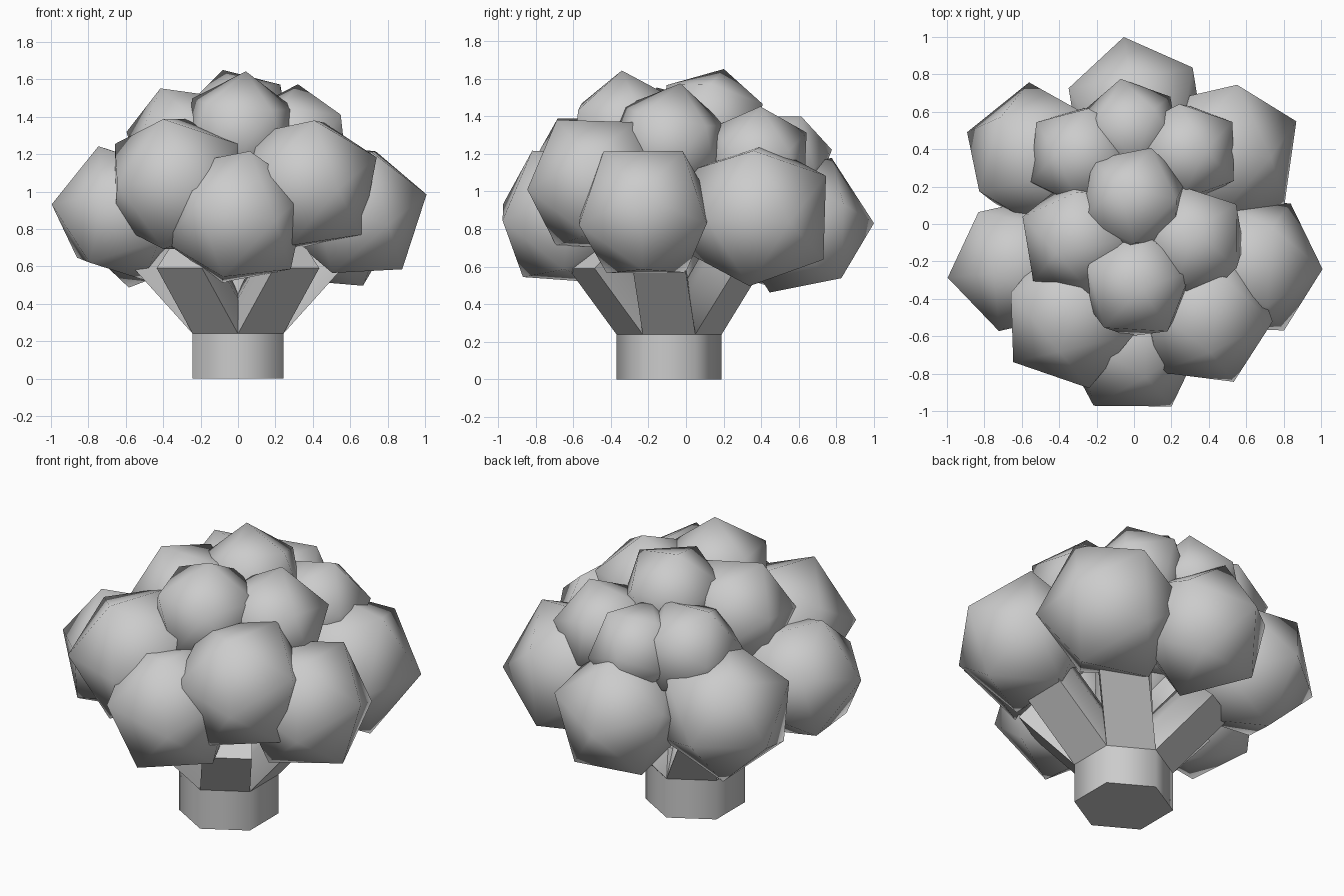
import bpy, bmesh, math
from mathutils import Vector, Matrix

if "Cube" in bpy.data.objects:
    bpy.data.objects.remove(bpy.data.objects["Cube"])

STALK_Y = -0.09


def smooth(obj, angle):
    bpy.ops.object.select_all(action='DESELECT')
    obj.select_set(True)
    bpy.context.view_layer.objects.active = obj
    bpy.ops.object.shade_smooth_by_angle(angle=math.radians(angle))


def hex_post(name, z0, z1, r0, r1):
    """Upright six-sided post with corners to the front and back."""
    bpy.ops.mesh.primitive_cone_add(vertices=6, radius1=r0, radius2=r1, depth=z1 - z0,
                                    location=(0, STALK_Y, (z0 + z1) / 2))
    o = bpy.context.object
    o.name = name
    smooth(o, 62)


def branch(name, angle, heading):
    """Slanted limb that grows out of one stalk face."""
    n = Vector((math.cos(angle), math.sin(angle), 0))
    t = Vector((-n.y, n.x, 0))
    up = Vector((0, 0, 1))
    base = Vector((0, STALK_Y, 0.24)) + n * 0.2425
    inward = -0.74 * n + 0.67 * up
    # Cross-section: wide lower edge, rounded upper side
    section = [(-0.14, 0), (0.14, 0), (0.13, 0.15), (0.07, 0.25), (-0.07, 0.25), (-0.13, 0.15)]
    shift = Vector(heading).normalized() * 0.32 + up * 0.35
    bm = bmesh.new()
    rings = [[bm.verts.new(base + t * u + inward * v + s) for u, v in section]
             for s in (Vector(), shift)]
    for i in range(6):
        j = (i + 1) % 6
        bm.faces.new((rings[0][i], rings[0][j], rings[1][j], rings[1][i]))
    bm.faces.new(rings[0])
    bm.faces.new(rings[1])
    bmesh.ops.recalc_face_normals(bm, faces=bm.faces)
    me = bpy.data.meshes.new(name)
    bm.to_mesh(me)
    bm.free()
    o = bpy.data.objects.new(name, me)
    bpy.context.collection.objects.link(o)
    smooth(o, 80)


def floret(name, centre, radius, corner, neighbour):
    """Smooth 20-sided ball turned so two adjacent corners point the given ways."""
    bpy.ops.mesh.primitive_ico_sphere_add(subdivisions=1, radius=radius, location=centre)
    o = bpy.context.object
    o.name = name
    z = Vector(corner).normalized()
    n = Vector(neighbour)
    x = (n - z * n.dot(z)).normalized()
    o.rotation_euler = Matrix((x, z.cross(x), z)).transposed().to_euler()
    smooth(o, 60)


# Hexagonal stalk and inner stem
hex_post("stalk", 0, 0.24, 0.28, 0.28)
hex_post("stalk_shoulder", 0.24, 0.42, 0.28, 0.25)
hex_post("inner_stem", 0.4, 1.2, 0.17, 0.15)

# Six branches, mirrored left and right
for side, sx in (("right", 1), ("left", -1)):
    for part, deg, hx, hy in (("front", -60, 0.6, -0.8), ("side", 0, 1, -0.17), ("back", 60, 0.74, 0.67)):
        a = math.radians(deg)
        branch(f"{part}_branch_{side}", a if sx > 0 else math.pi - a, (sx * hx, hy, 0))

# Outer florets: centre, radius, corner direction, neighbouring corner direction
outer = [
    ((-0.01, -0.63, 0.865), 0.405, (0.213, -0.35, -0.02), (-0.213, -0.33, 0.07)),
    ((-0.33, -0.48, 1.04), 0.408, (-0.315, -0.258, 0.0), (0.09, -0.40, 0.0)),
    ((0.37, -0.48, 1.04), 0.40, (0.164, -0.365, -0.03), (-0.252, -0.309, 0.05)),
    ((0.62, -0.22, 0.89), 0.40, (0.37, -0.02, 0.09), (0.16, -0.22, 0.335)),
    ((-0.625, -0.22, 0.885), 0.38, (-0.36, -0.065, 0.045), (-0.28, 0.16, -0.22)),
    ((0.48, 0.38, 0.875), 0.425, (0.39, 0.17, -0.04), (0.32, -0.285, -0.02)),
    ((-0.52, 0.36, 0.87), 0.405, (-0.37, 0.13, -0.09), (-0.345, -0.14, 0.15)),
    ((0.01, 0.61, 0.82), 0.395, (-0.06, 0.36, 0.01), (-0.32, 0.19, 0.1)),
]
# Crown florets
crown = [
    ((-0.29, -0.08, 1.25), 0.335, (-0.31, 0.12, 0.07), (-0.235, -0.26, 0.0)),
    ((0.30, -0.09, 1.25), 0.33, (0.25, 0.2, 0.1), (0.025, 0.06, 0.3)),
    ((-0.28, 0.36, 1.18), 0.305, (-0.25, 0.19, 0.02), (-0.28, -0.12, 0.02)),
    ((0.28, 0.38, 1.17), 0.30, (0.1, 0.015, 0.275), (0.24, 0.15, 0.1)),
    ((-0.02, 0.50, 1.17), 0.285, (-0.05, 0.27, 0.05), (0.12, 0.13, 0.225)),
    ((0.01, -0.32, 1.32), 0.325, (0.03, -0.02, 0.3), (0.18, -0.27, 0.11)),
    ((0.00, 0.13, 1.36), 0.31, (-0.08, 0.07, 0.285), (0.08, 0.25, 0.1)),
]
for group, items in (("outer", outer), ("crown", crown)):
    for i, item in enumerate(items):
        floret(f"{group}_floret_{i + 1}", *item)
